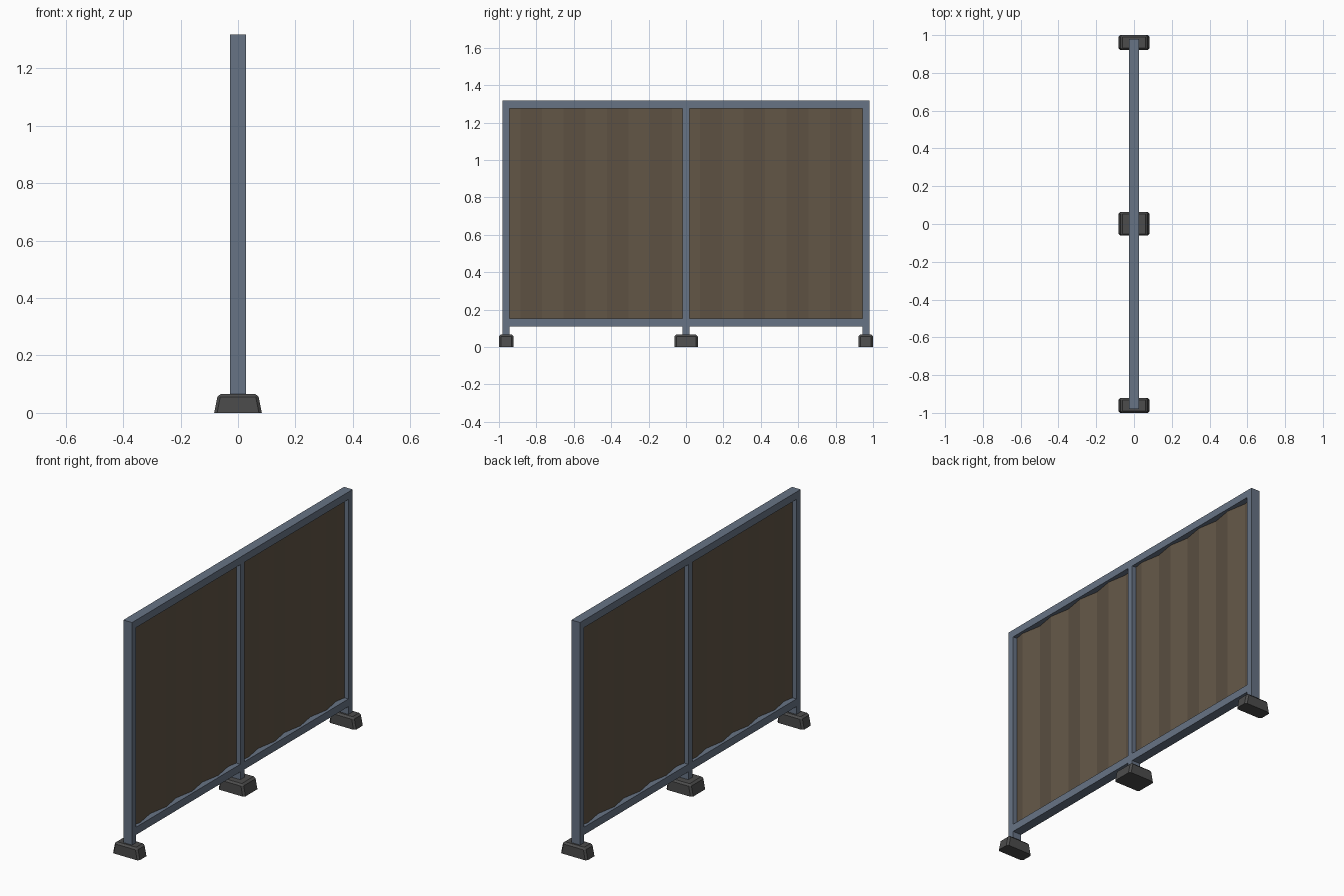
import bpy, bmesh, math

if "Cube" in bpy.data.objects:
    bpy.data.objects.remove(bpy.data.objects["Cube"])


def material(name, rgb):
    m = bpy.data.materials.new(name)
    m.diffuse_color = (*rgb, 1)
    m.use_nodes = True
    m.node_tree.nodes["Principled BSDF"].inputs["Base Color"].default_value = m.diffuse_color
    return m


STEEL = material("blue_grey_steel", (0.135, 0.172, 0.232))
CLOTH = material("brown_sheet", (0.118, 0.090, 0.060))
RUBBER = material("dark_rubber", (0.072, 0.072, 0.072))


def finish(bm, name, mat):
    bmesh.ops.recalc_face_normals(bm, faces=bm.faces)
    me = bpy.data.meshes.new(name)
    bm.to_mesh(me)
    bm.free()
    me.materials.append(mat)
    ob = bpy.data.objects.new(name, me)
    bpy.context.collection.objects.link(ob)
    return ob


def box_bm(x, y, z):
    """Box bmesh from (min, max) ranges."""
    bm = bmesh.new()
    bmesh.ops.create_cube(bm, size=1)
    for v in bm.verts:
        v.co = [r[0] if c < 0 else r[1] for c, r in zip(v.co, (x, y, z))]
    return bm


D = 0.027            # half depth of the frame
Y0, Y1 = 0.943, 0.98  # end post inner and outer faces
MID = 0.018          # half width of the centre post
Z_LOW, Z_HIGH = (0.11, 0.153), (1.275, 1.317)


def bar(name, y, z):
    finish(box_bm((-D, D), y, z), name, STEEL)


# Frame: posts and rails
bar("left_post", (-Y1, -Y0), (0.05, Z_HIGH[1]))
bar("right_post", (Y0, Y1), (0.05, Z_HIGH[1]))
bar("bottom_rail", (-Y0, Y0), Z_LOW)
bar("top_rail", (-Y0, Y0), Z_HIGH)
bar("centre_post", (-MID, MID), (Z_LOW[1], Z_HIGH[0]))
bar("centre_leg", (-MID, MID), (0.05, Z_LOW[0]))


# Feet: blocks tapered across the frame, bevelled everywhere but the base
def foot(name, y0, y1):
    bm = box_bm((-0.083, 0.083), (y0, y1), (0, 0.066))
    for v in bm.verts:
        if v.co.z > 0.01:
            v.co.x *= 0.84
    edges = [e for e in bm.edges if max(v.co.z for v in e.verts) > 0.01]
    bmesh.ops.bevel(bm, geom=edges, offset=0.01, segments=1,
                    affect='EDGES', profile=0.5)
    finish(bm, name, RUBBER)


foot("left_foot", -1.0, -0.922)
foot("centre_foot", -0.062, 0.064)
foot("right_foot", 0.922, 1.0)


# Infill: thin corrugated sheets, four waves in each bay
def sheet(name, y0, y1, waves=4, steps=16, amp=0.01, t=0.002):
    bm = bmesh.new()
    pts = []
    for i in range(steps + 1):
        x = amp * math.sin(2 * math.pi * waves * i / steps)
        pts.append((x, y0 + (y1 - y0) * i / steps))
    rows = []
    for x, y in pts:
        rows.append([bm.verts.new((x + s * t, y, z)) for s, z in
                     ((-1, Z_LOW[1]), (1, Z_LOW[1]),
                      (1, Z_HIGH[0]), (-1, Z_HIGH[0]))])
    for a, b in zip(rows, rows[1:]):
        for k in range(4):
            n = (k + 1) % 4
            bm.faces.new((a[k], a[n], b[n], b[k]))
    bm.faces.new(rows[0])
    bm.faces.new(rows[-1])
    finish(bm, name, CLOTH)


sheet("left_panel", -Y0, -MID)
sheet("right_panel", MID, Y0)
